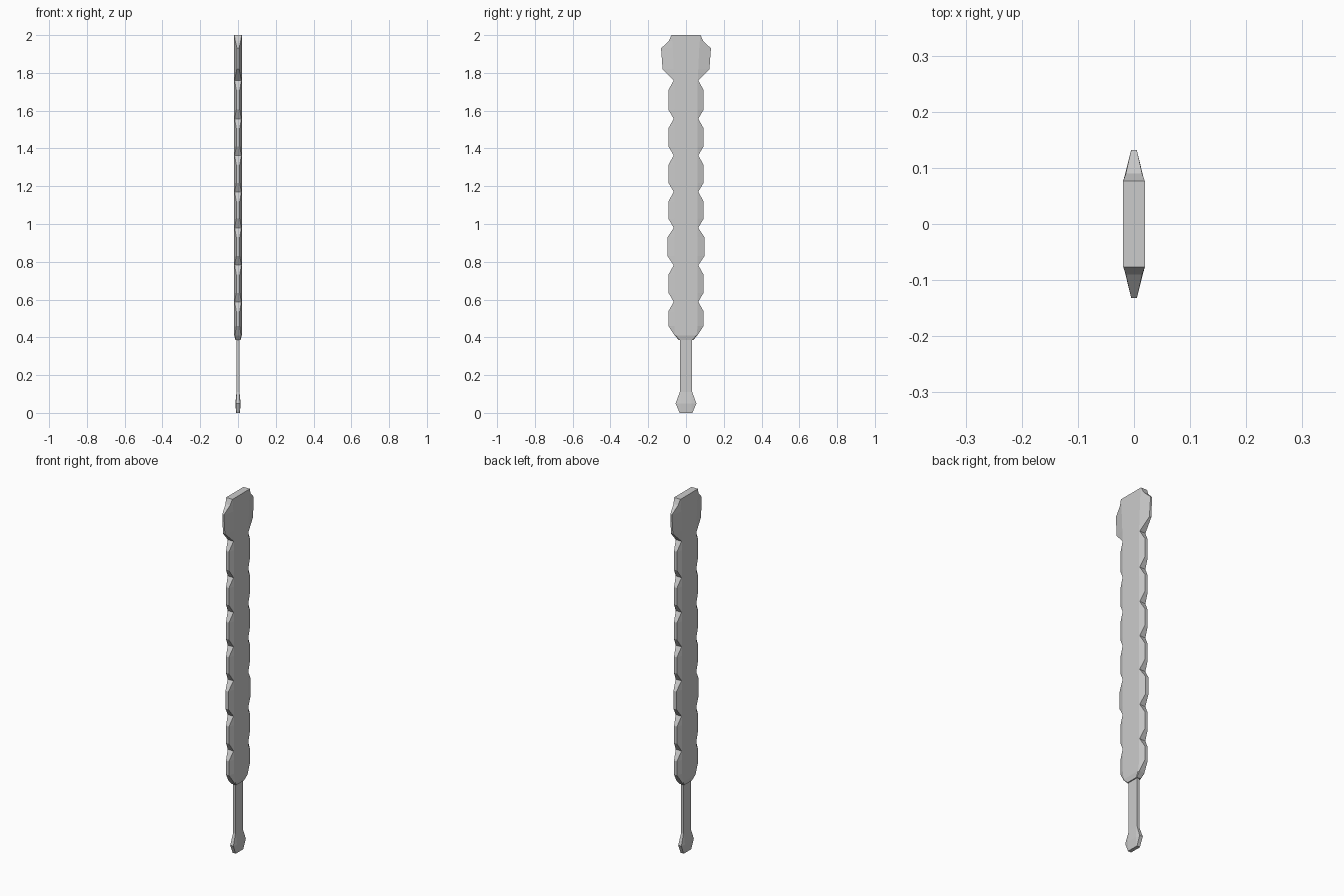
import bpy, bmesh

if "Cube" in bpy.data.objects:
    bpy.data.objects.remove(bpy.data.objects["Cube"])


def loft(name, rings):
    """Skin eight-sided rings given as (z, face half-thickness, face half-width,
    rim half-thickness, rim half-width)."""
    bm = bmesh.new()
    loops = []
    for z, fx, fy, rx, ry in rings:
        half = [(fx, -fy), (fx, fy), (rx, ry), (-rx, ry)]
        pts = half + [(-x, -y) for x, y in half]
        loops.append([bm.verts.new((x, y, z)) for x, y in pts])
    for a, b in zip(loops, loops[1:]):
        for i in range(8):
            j = (i + 1) % 8
            bm.faces.new((a[i], a[j], b[j], b[i]))
    bm.faces.new(loops[0][::-1])
    bm.faces.new(loops[-1])
    bmesh.ops.recalc_face_normals(bm, faces=bm.faces[:])
    me = bpy.data.meshes.new(name)
    bm.to_mesh(me)
    bm.free()
    ob = bpy.data.objects.new(name, me)
    bpy.context.collection.objects.link(ob)
    return ob


# Handle: flared pommel and slim flat grip
loft("handle", [
    (0.00, 0.010, 0.030, 0.009, 0.034),
    (0.05, 0.014, 0.030, 0.010, 0.055),
    (0.11, 0.008, 0.028, 0.007, 0.033),
    (0.39, 0.008, 0.028, 0.007, 0.033),
])

# Blade: shoulder, row of bevelled teeth separated by notches, wide head
T, W = 0.020, 0.062
rings = [(0.385, 0.014, 0.033, 0.012, 0.037),
         (0.41, T, 0.055, 0.016, 0.060)]
notches = [0.588, 0.782, 0.98, 1.17, 1.363, 1.557, 1.76]
low = 0.412
for n, top in enumerate(notches):
    rim = 0.098 if n == 2 else 0.093
    rings += [(low + 0.048, T, W, 0.009, rim),
              (top - 0.050, T, W, 0.009, rim),
              (top, T, W, 0.018, W + 0.003)]
    low = top
rings += [(1.82, T, W + 0.003, 0.006, 0.124),
          (1.93, T, 0.070, 0.005, 0.132),
          (1.97, T, 0.073, 0.0145, 0.090),
          (2.00, T, 0.075, 0.019, 0.077)]
loft("blade", rings)
